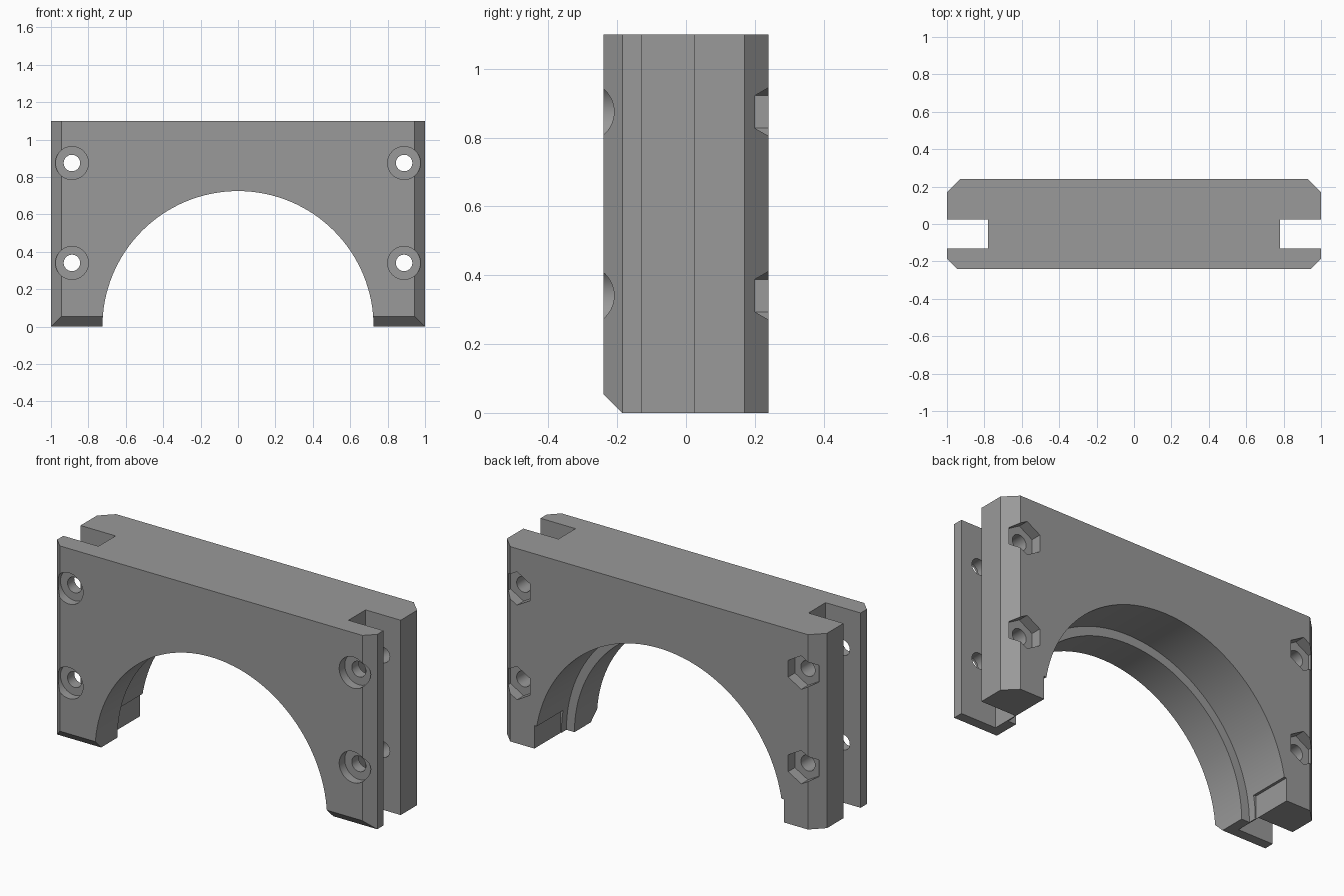
import bpy, bmesh, math
from mathutils import Vector, Matrix

if "Cube" in bpy.data.objects:
    bpy.data.objects.remove(bpy.data.objects["Cube"])

grey = bpy.data.materials.new("mid grey plastic")
grey.diffuse_color = (0.32, 0.32, 0.32, 1)
grey.use_nodes = True
grey.node_tree.nodes["Principled BSDF"].inputs["Base Color"].default_value = grey.diffuse_color

HALF_Y, HEIGHT = 0.24, 1.10


def make_object(name, bm):
    bmesh.ops.recalc_face_normals(bm, faces=bm.faces[:])
    mesh = bpy.data.meshes.new(name)
    bm.to_mesh(mesh)
    bm.free()
    mesh.materials.append(grey)
    obj = bpy.data.objects.new(name, mesh)
    bpy.context.collection.objects.link(obj)
    return obj


def rod(name, x, z, radius, y0, y1, sides, turn=0.0):
    """Prism along y, used as a cutter."""
    bm = bmesh.new()
    place = (Matrix.Translation((x, (y0 + y1) / 2, z))
             @ Matrix.Rotation(math.pi / 2, 4, 'X') @ Matrix.Rotation(turn, 4, 'Z'))
    bmesh.ops.create_cone(bm, cap_ends=True, segments=sides, radius1=radius,
                          radius2=radius, depth=y1 - y0, matrix=place)
    return make_object(name, bm)


def box(name, lo, hi):
    bm = bmesh.new()
    lo, hi = Vector(lo), Vector(hi)
    bmesh.ops.create_cube(bm, size=1, matrix=Matrix.Translation((lo + hi) / 2)
                          @ Matrix.Diagonal((*(hi - lo), 1)))
    return make_object(name, bm)


# Body: chamfered plan outline with a slot in each end, extruded upward
right = [(0.945, -0.24), (1, -0.185), (1, -0.13), (0.781, -0.13),
         (0.781, 0.023), (1, 0.023), (1, 0.17), (0.93, 0.24)]
outline = right + [(-x, y) for x, y in reversed(right)]
bm = bmesh.new()
face = bm.faces.new([bm.verts.new((x, y, 0)) for x, y in outline])
top = bmesh.ops.extrude_face_region(bm, geom=[face])
bmesh.ops.translate(bm, vec=(0, 0, HEIGHT),
                    verts=[v for v in top["geom"] if isinstance(v, bmesh.types.BMVert)])
# Sloped lower front edge
bmesh.ops.bisect_plane(bm, geom=bm.verts[:] + bm.edges[:] + bm.faces[:],
                       plane_co=(0, -HALF_Y, 0.054), plane_no=(0, -1, -1), clear_outer=True)
bmesh.ops.holes_fill(bm, edges=[e for e in bm.edges if e.is_boundary], sides=0)
body = make_object("clamp_body", bm)

# Arch with a narrower front lip, and flat reliefs at the foot of the wide bore
cutters = [rod("arch_lip_cutter", 0, 0, 0.725, -0.4, 0.1, 128),
           rod("arch_bore_cutter", 0, 0, 0.775, -0.04, 0.4, 128),
           box("foot_relief_cutter", (-0.779, 0.005, -0.1), (0.779, 0.35, 0.13))]

# Bolt holes with round front recesses and hexagonal nut pockets at the back
for x in (-0.888, 0.888):
    for z in (0.341, 0.875):
        cutters += [rod("bolt_hole_cutter", x, z, 0.044, -0.4, 0.4, 40),
                    rod("bolt_head_cutter", x, z, 0.088, -0.4, -0.19, 48),
                    rod("nut_pocket_cutter", x, z, 0.0945, 0.18, 0.4, 6,
                        0.0)]

for cutter in cutters:
    # Turn the hexagons so a corner points straight up
    if cutter.name.startswith("nut"):
        xs = [v.co.x for v in cutter.data.vertices]
        zs = [v.co.z for v in cutter.data.vertices]
        if max(xs) - min(xs) > max(zs) - min(zs):
            mid = Vector(((max(xs) + min(xs)) / 2, 0, (max(zs) + min(zs)) / 2))
            cutter.data.transform(Matrix.Translation(mid) @ Matrix.Rotation(math.pi / 6, 4, 'Y')
                                  @ Matrix.Translation(-mid))
    mod = body.modifiers.new(cutter.name, 'BOOLEAN')
    mod.operation, mod.solver, mod.object = 'DIFFERENCE', 'EXACT', cutter

bpy.context.view_layer.objects.active = body
body.select_set(True)
for mod in list(body.modifiers):
    bpy.ops.object.modifier_apply(modifier=mod.name)
for cutter in cutters:
    bpy.data.objects.remove(cutter)

bpy.ops.object.select_all(action='DESELECT')
body.select_set(True)
bpy.ops.object.shade_smooth_by_angle(angle=math.radians(25))
